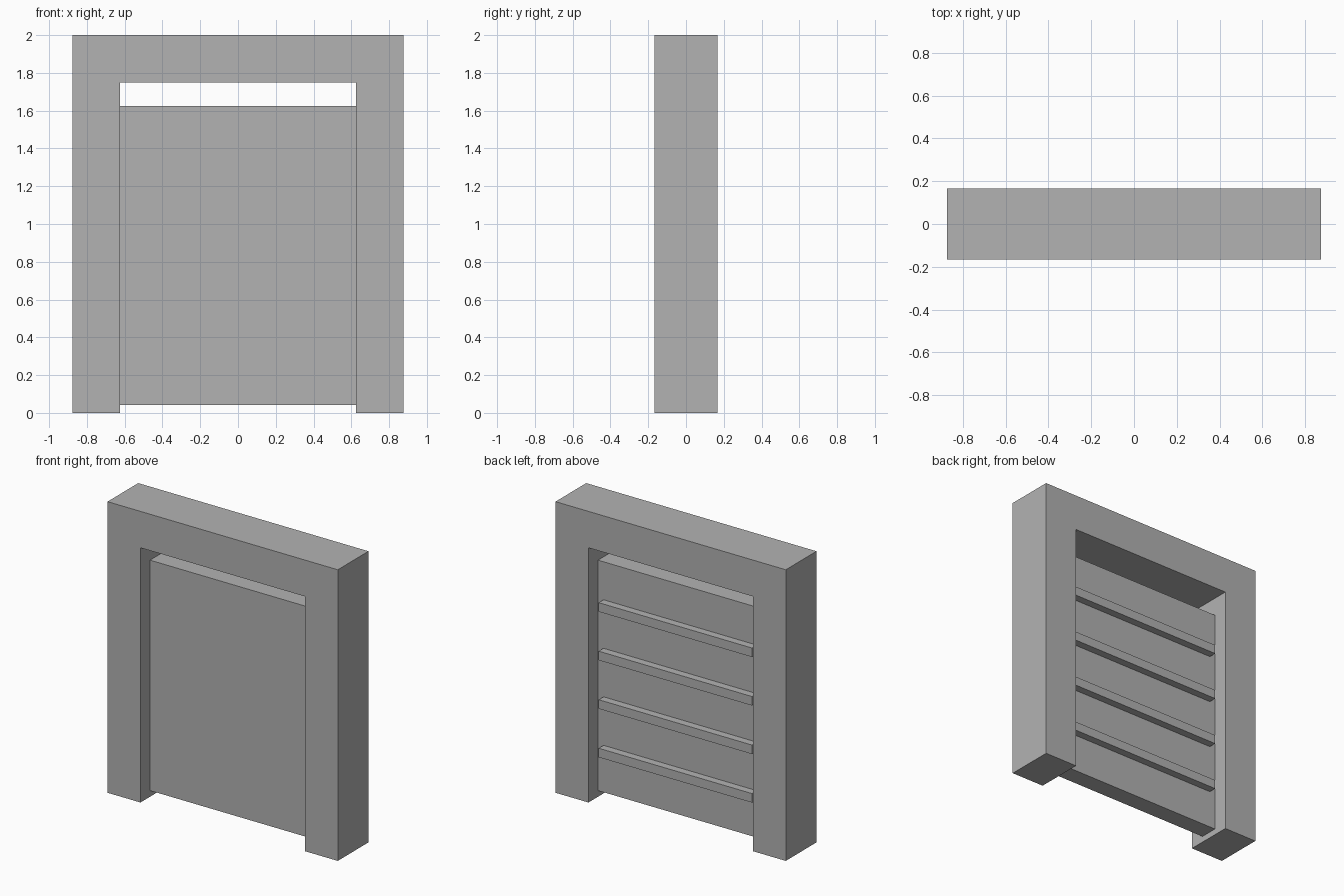
import bpy
import bmesh

cube = bpy.data.objects.get("Cube")
if cube:
    bpy.data.objects.remove(cube, do_unlink=True)

# Single plain grey
GREY = (0.448, 0.448, 0.448, 1.0)
grey = bpy.data.materials.new("plain_grey")
grey.use_nodes = True
grey.diffuse_color = GREY
grey.node_tree.nodes["Principled BSDF"].inputs["Base Color"].default_value = GREY


def extrude_profile(name, profile, y0, y1):
    """Extrude an x-z outline from y0 to y1."""
    bm = bmesh.new()
    face = bm.faces.new([bm.verts.new((x, y0, z)) for x, z in profile])
    result = bmesh.ops.extrude_face_region(bm, geom=[face])
    moved = [g for g in result["geom"] if isinstance(g, bmesh.types.BMVert)]
    bmesh.ops.translate(bm, vec=(0, y1 - y0, 0), verts=moved)
    bmesh.ops.recalc_face_normals(bm, faces=bm.faces)
    mesh = bpy.data.meshes.new(name)
    bm.to_mesh(mesh)
    bm.free()
    mesh.materials.append(grey)
    obj = bpy.data.objects.new(name, mesh)
    bpy.context.collection.objects.link(obj)
    return obj


def box(name, half_width, y0, y1, z0, z1):
    outline = [(-half_width, z0), (half_width, z0), (half_width, z1), (-half_width, z1)]
    return extrude_profile(name, outline, y0, y1)


OUTER, INNER = 0.875, 0.625
HALF_DEPTH = 1 / 6
PANEL_HALF = 0.0625

# Door frame: two posts and a lintel in one piece
half = [(INNER, 1.75), (INNER, 0), (OUTER, 0), (OUTER, 2)]
outline = half + [(-x, z) for x, z in reversed(half)]
extrude_profile("door_frame", outline, -HALF_DEPTH, HALF_DEPTH)

# Door panel, with gaps above and below
box("door_panel", INNER, -PANEL_HALF, PANEL_HALF, 0.042, 1.625)

# Four horizontal battens on the back of the panel
for i in range(4):
    centre = (i + 1) / 3
    box(f"back_batten_{i + 1}", 0.583, PANEL_HALF, 0.115, centre - 0.031, centre + 0.031)
